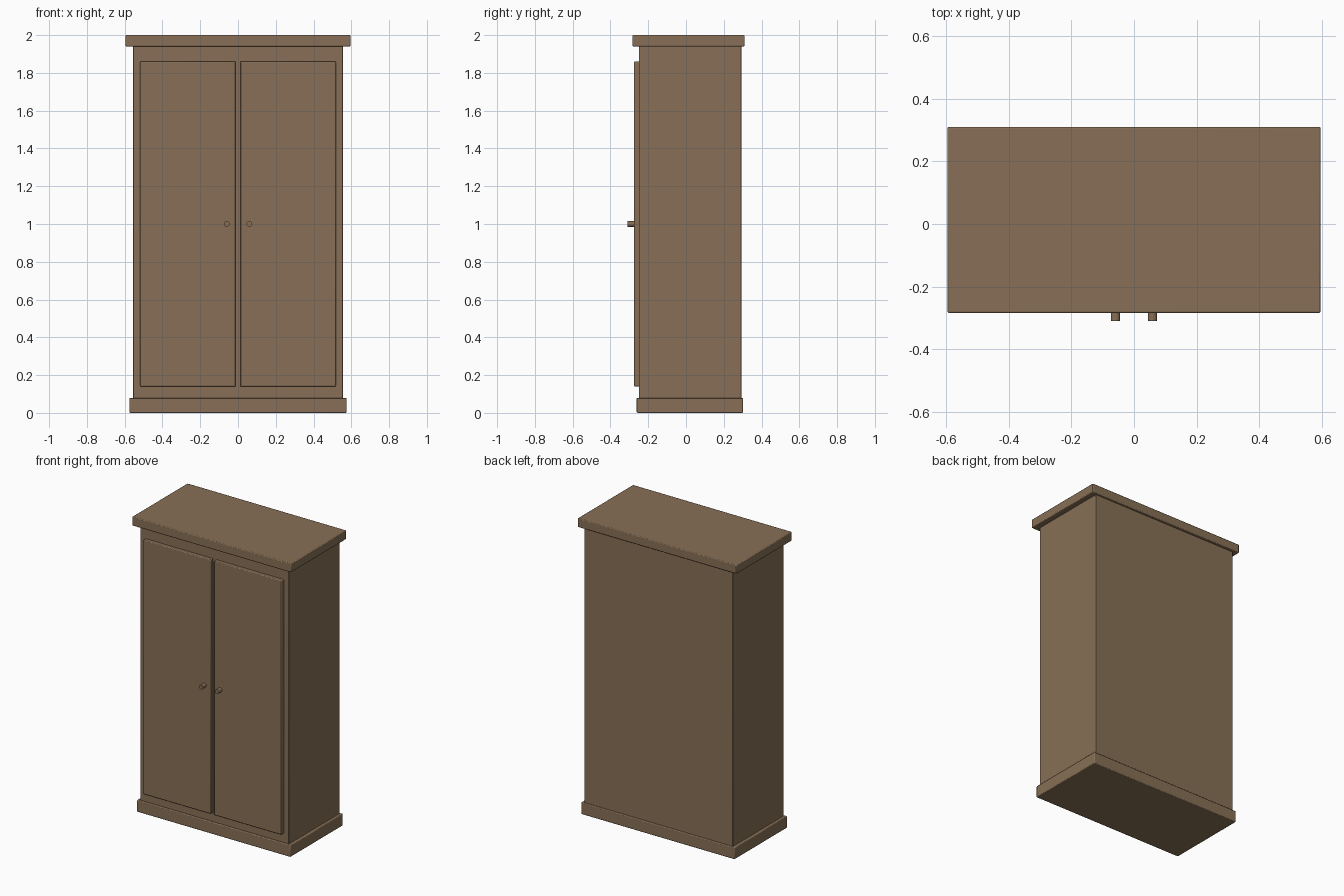
import bpy
import math

cube = bpy.data.objects.get("Cube")
if cube:
    bpy.data.objects.remove(cube, do_unlink=True)

# Single brown wood colour
wood = bpy.data.materials.new("brown_wood")
wood.use_nodes = True
colour = (0.242, 0.159, 0.093, 1.0)
wood.diffuse_color = colour
bsdf = wood.node_tree.nodes["Principled BSDF"]
bsdf.inputs["Base Color"].default_value = colour
bsdf.inputs["Roughness"].default_value = 0.7


def box(name, x, y, z, bevel=0.005):
    """Box spanning the given (low, high) ranges, with softened edges."""
    spans = (x, y, z)
    bpy.ops.mesh.primitive_cube_add(size=1, location=[sum(s) / 2 for s in spans])
    ob = bpy.context.object
    ob.name = name
    ob.scale = [s[1] - s[0] for s in spans]
    bpy.ops.object.transform_apply(location=False, rotation=False, scale=True)
    ob.data.materials.append(wood)
    if bevel:
        mod = ob.modifiers.new("soft_edges", 'BEVEL')
        mod.width = bevel
        mod.segments = 2
    bpy.ops.object.shade_smooth_by_angle(angle=math.radians(30))
    return ob


def knob(name, x):
    """Short round handle pointing forward."""
    bpy.ops.mesh.primitive_cylinder_add(vertices=16, radius=0.015, depth=0.04,
                                        location=(x, -0.29, 1.0),
                                        rotation=(math.radians(90), 0, 0))
    ob = bpy.context.object
    ob.name = name
    ob.data.materials.append(wood)
    bpy.ops.object.shade_smooth_by_angle(angle=math.radians(30))


# Carcass with plinth below and cornice above
box("cabinet_body", (-0.556, 0.556), (-0.25, 0.293), (0.07, 1.95), 0.003)
box("plinth", (-0.575, 0.575), (-0.261, 0.302), (0, 0.08))
box("cornice", (-0.595, 0.595), (-0.284, 0.31), (1.94, 2.0))

# Pair of doors with knobs beside the centre gap
for side, s in (("left", 1), ("right", -1)):
    box(side + "_door", sorted((s * 0.012, s * 0.518)), (-0.275, -0.245), (0.14, 1.86))
    knob(side + "_knob", s * 0.059)
